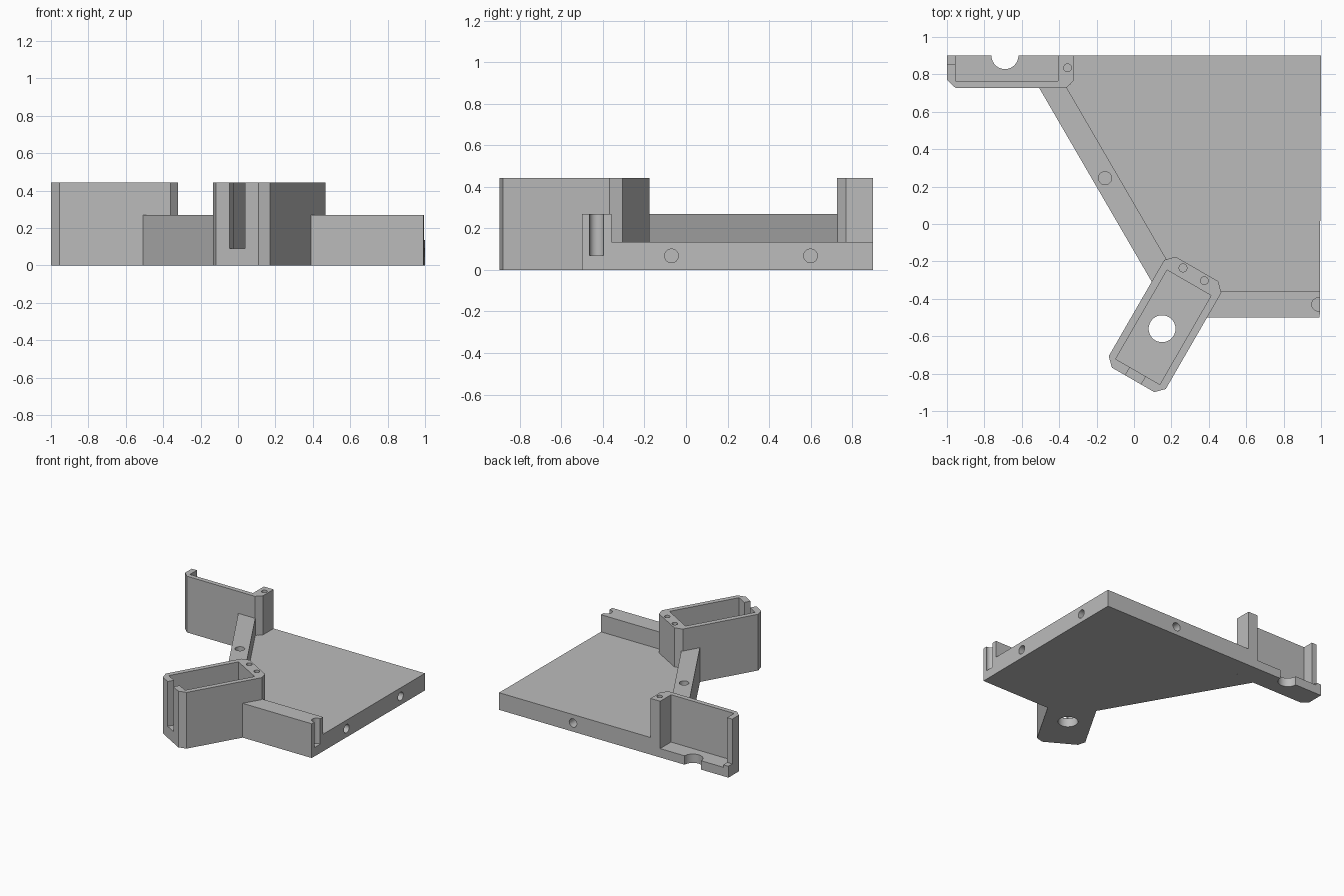
import bpy, bmesh, math
from mathutils import Matrix, Vector

default = bpy.data.objects.get("Cube")
if default:
    bpy.data.objects.remove(default, do_unlink=True)

TOP, RAIL, PLATE, FLOOR, SILL = 0.443, 0.27, 0.135, 0.07, 0.09

grey = bpy.data.materials.new("plain_grey")
grey.use_nodes = True
colour = (0.5, 0.5, 0.5, 1)
grey.diffuse_color = colour
grey.node_tree.nodes["Principled BSDF"].inputs["Base Color"].default_value = colour


def add_object(name, bm):
    bmesh.ops.recalc_face_normals(bm, faces=bm.faces)
    mesh = bpy.data.meshes.new(name)
    bm.to_mesh(mesh)
    bm.free()
    mesh.materials.append(grey)
    obj = bpy.data.objects.new(name, mesh)
    bpy.context.collection.objects.link(obj)
    return obj


def prism(name, outline, z0, z1):
    """Upright solid with the given plan outline."""
    bm = bmesh.new()
    face = bm.faces.new([bm.verts.new((x, y, z0)) for x, y in outline])
    made = bmesh.ops.extrude_face_region(bm, geom=[face])["geom"]
    moved = [v for v in made if isinstance(v, bmesh.types.BMVert)]
    bmesh.ops.translate(bm, vec=(0, 0, z1 - z0), verts=moved)
    return add_object(name, bm)


def drill(name, start, end, radius):
    """Round cutter between two points."""
    a, b = Vector(start), Vector(end)
    turn = (b - a).to_track_quat('Z', 'Y').to_matrix().to_4x4()
    bm = bmesh.new()
    bmesh.ops.create_cone(bm, cap_ends=True, segments=32, radius1=radius, radius2=radius,
                          depth=(b - a).length, matrix=Matrix.Translation((a + b) / 2) @ turn)
    return add_object(name, bm)


def rect(x0, x1, y0, y1):
    return [(x0, y0), (x1, y0), (x1, y1), (x0, y1)]


def chamfered(x0, x1, y0, y1, c=0.045):
    return [(x0 + c, y0), (x1 - c, y0), (x1, y0 + c), (x1, y1 - c),
            (x1 - c, y1), (x0 + c, y1), (x0, y1 - c), (x0, y0 + c)]


def tilted(points):
    """Turn an outline about the front holder's centre."""
    s, c = math.sin(math.pi / 3), math.cos(math.pi / 3)
    return [(0.166 + x * c - y * s, -0.537 + x * s + y * c) for x, y in points]


# Solid parts; neighbours run slightly into the holder walls
parts = [
    prism("base_plate", [(-0.34, 0.9), (1, 0.9), (0.994, -0.36), (0.455, -0.36), (0.44, -0.33),
                         (0.22, -0.2), (0.165, -0.2), (-0.375, 0.745), (-0.34, 0.745)], 0, PLATE),
    prism("diagonal_rail", [(-0.52, 0.75), (-0.372, 0.75), (0.18, -0.2), (0.11, -0.335)], 0, RAIL),
    prism("front_rail", [(0.375, -0.5), (0.993, -0.5), (0.994, -0.36), (0.455, -0.36)], 0, RAIL),
    prism("front_holder", tilted(chamfered(-0.342, 0.342, -0.176, 0.176)), 0, TOP),
    prism("back_holder", [(-1, 0.9), (-1, 0.77), (-0.955, 0.728), (-0.362, 0.728),
                          (-0.32, 0.77), (-0.32, 0.9)], 0, TOP),
]

# Holder cavities and wire slots
cutters = [
    prism("front_cavity", tilted(rect(-0.292, 0.257, -0.136, 0.136)), FLOOR, 0.6),
    prism("front_slot", tilted(rect(-0.4, -0.2, -0.048, 0.048)), SILL, 0.6),
    prism("back_cavity", rect(-0.955, -0.405, 0.765, 1), FLOOR, 0.6),
    prism("back_slot", rect(-1.1, -0.9, 0.852, 1), SILL, 0.6),
]

# Upright holes: centre, radius, bottom height
for x, y, r, z in [(0.15, -0.56, 0.072, -0.1), (-0.69, 0.9, 0.072, -0.1),
                   (0.262, -0.235, 0.021, 0.2), (0.376, -0.303, 0.021, 0.2),
                   (-0.355, 0.835, 0.021, 0.2), (-0.155, 0.245, 0.035, 0.07),
                   (0.985, -0.43, 0.035, 0.07)]:
    cutters.append(drill("upright_drill", (x, y, z), (x, y, 0.6), r))

# Sideways holes in the plate edges
for y in (-0.07, 0.6):
    cutters.append(drill("side_drill", (0.8, y, 0.068), (1.1, y, 0.068), 0.033))
cutters.append(drill("back_drill", (0.355, 0.7, 0.068), (0.355, 1, 0.068), 0.033))

# Cut every part, then bake the result
for part in parts:
    for cutter in cutters:
        mod = part.modifiers.new(cutter.name, 'BOOLEAN')
        mod.operation, mod.solver, mod.object = 'DIFFERENCE', 'EXACT', cutter
graph = bpy.context.evaluated_depsgraph_get()
graph.update()
baked = [bpy.data.meshes.new_from_object(p.evaluated_get(graph)) for p in parts]
for part, mesh in zip(parts, baked):
    part.modifiers.clear()
    part.data = mesh
for cutter in cutters:
    bpy.data.objects.remove(cutter, do_unlink=True)

# Smooth the round holes, keep edges crisp
bpy.ops.object.select_all(action='DESELECT')
for part in parts:
    part.select_set(True)
bpy.context.view_layer.objects.active = parts[0]
bpy.ops.object.shade_smooth_by_angle(angle=math.radians(25))
